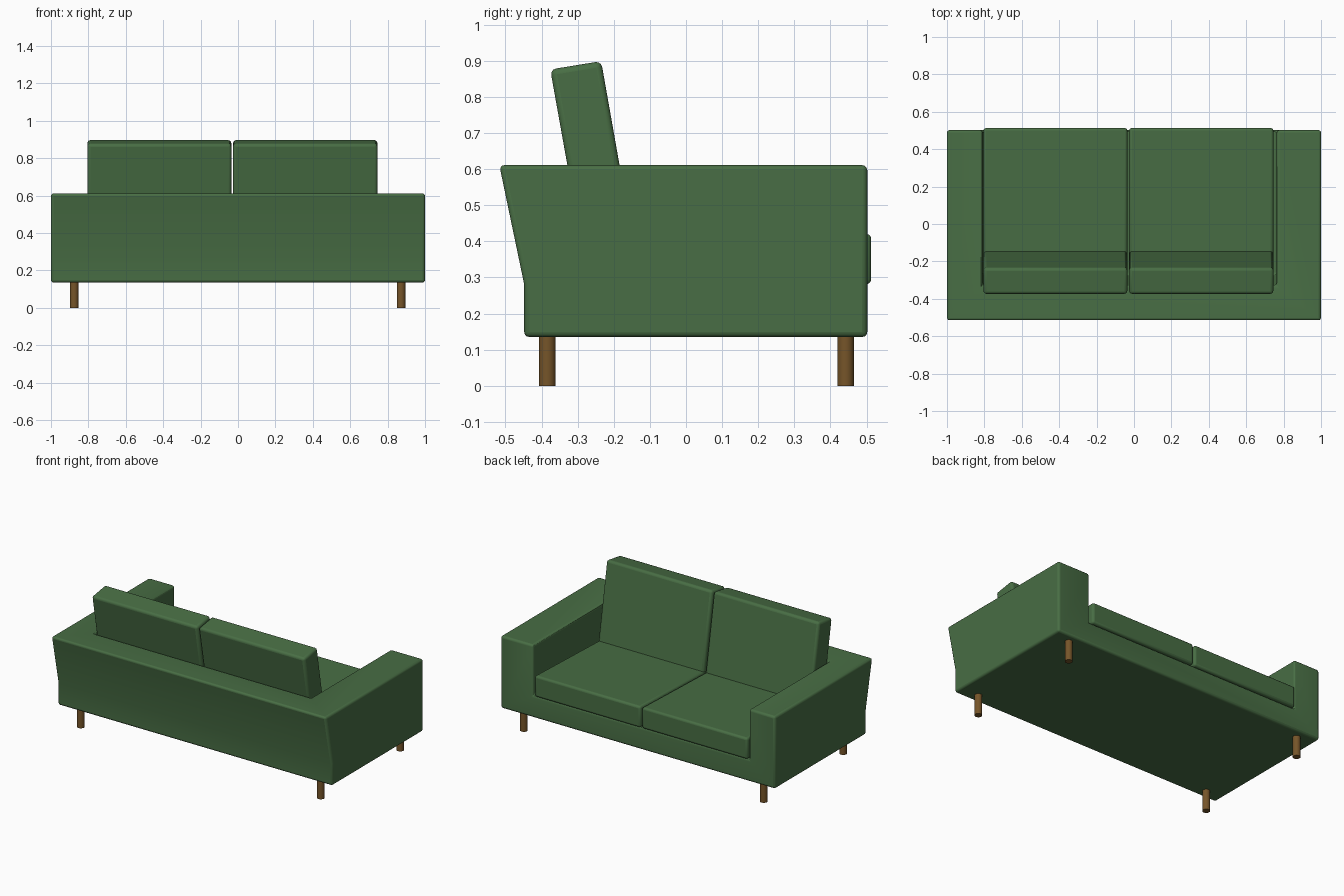
import bpy, bmesh

if "Cube" in bpy.data.objects:
    bpy.data.objects.remove(bpy.data.objects["Cube"])


def material(name, color):
    m = bpy.data.materials.new(name)
    m.diffuse_color = color
    m.use_nodes = True
    m.node_tree.nodes["Principled BSDF"].inputs["Base Color"].default_value = m.diffuse_color
    return m


green = material("green_fabric", (0.065, 0.155, 0.058, 1))
wood = material("brown_wood", (0.18, 0.09, 0.022, 1))


def prism(name, profile, x0, x1, mat=None):
    """Extrude a (y, z) side profile from x0 to x1."""
    bm = bmesh.new()
    face = bm.faces.new([bm.verts.new((x0, y, z)) for y, z in profile])
    ext = bmesh.ops.extrude_face_region(bm, geom=[face])
    verts = [g for g in ext["geom"] if isinstance(g, bmesh.types.BMVert)]
    bmesh.ops.translate(bm, verts=verts, vec=(x1 - x0, 0, 0))
    bmesh.ops.recalc_face_normals(bm, faces=bm.faces)
    me = bpy.data.meshes.new(name)
    bm.to_mesh(me)
    bm.free()
    ob = bpy.data.objects.new(name, me)
    bpy.context.collection.objects.link(ob)
    if mat:
        me.materials.append(mat)
    return ob


def smooth(ob):
    bpy.ops.object.select_all(action='DESELECT')
    ob.select_set(True)
    bpy.context.view_layer.objects.active = ob
    bpy.ops.object.shade_smooth_by_angle(angle=0.55)


def soften(ob, width):
    b = ob.modifiers.new("bevel", 'BEVEL')
    b.width = width
    b.segments = 3
    b.limit_method = 'ANGLE'
    b.angle_limit = 0.6
    smooth(ob)


# Frame: arms, back and base in one piece, hollowed for the cushions
frame = prism("frame", [(-0.448, 0.135), (-0.448, 0.28), (-0.517, 0.611),
                        (0.502, 0.611), (0.502, 0.135)], -1, 1, green)
cutter = prism("cushion_space_cutter", [(-0.272, 0.28), (0.7, 0.28),
                                        (0.7, 0.8), (-0.364, 0.8)], -0.81, 0.763)
cutter.hide_render = True
cutter.hide_viewport = True
cut = frame.modifiers.new("cushion_space", 'BOOLEAN')
cut.operation = 'DIFFERENCE'
cut.solver = 'EXACT'
cut.object = cutter
soften(frame, 0.014)

# Seat and back cushions
seat_profile = [(0.513, 0.281), (0.513, 0.421), (-0.265, 0.395), (-0.265, 0.281)]
back_profile = [(-0.376, 0.876), (-0.235, 0.899), (-0.144, 0.385), (-0.284, 0.362)]
for side, x0, x1 in (("left", -0.805, -0.036), ("right", -0.026, 0.745)):
    soften(prism(side + "_seat_cushion", seat_profile, x0, x1, green), 0.014)
    soften(prism(side + "_back_cushion", back_profile, x0, x1, green), 0.016)

# Legs
for depth, y in (("rear", -0.384), ("front", 0.442)):
    for side, x in (("left", -0.876), ("right", 0.872)):
        bpy.ops.mesh.primitive_cylinder_add(vertices=32, radius=0.023, depth=0.14,
                                            location=(x, y, 0.07))
        leg = bpy.context.object
        leg.name = f"{depth}_{side}_leg"
        leg.data.materials.append(wood)
        smooth(leg)
